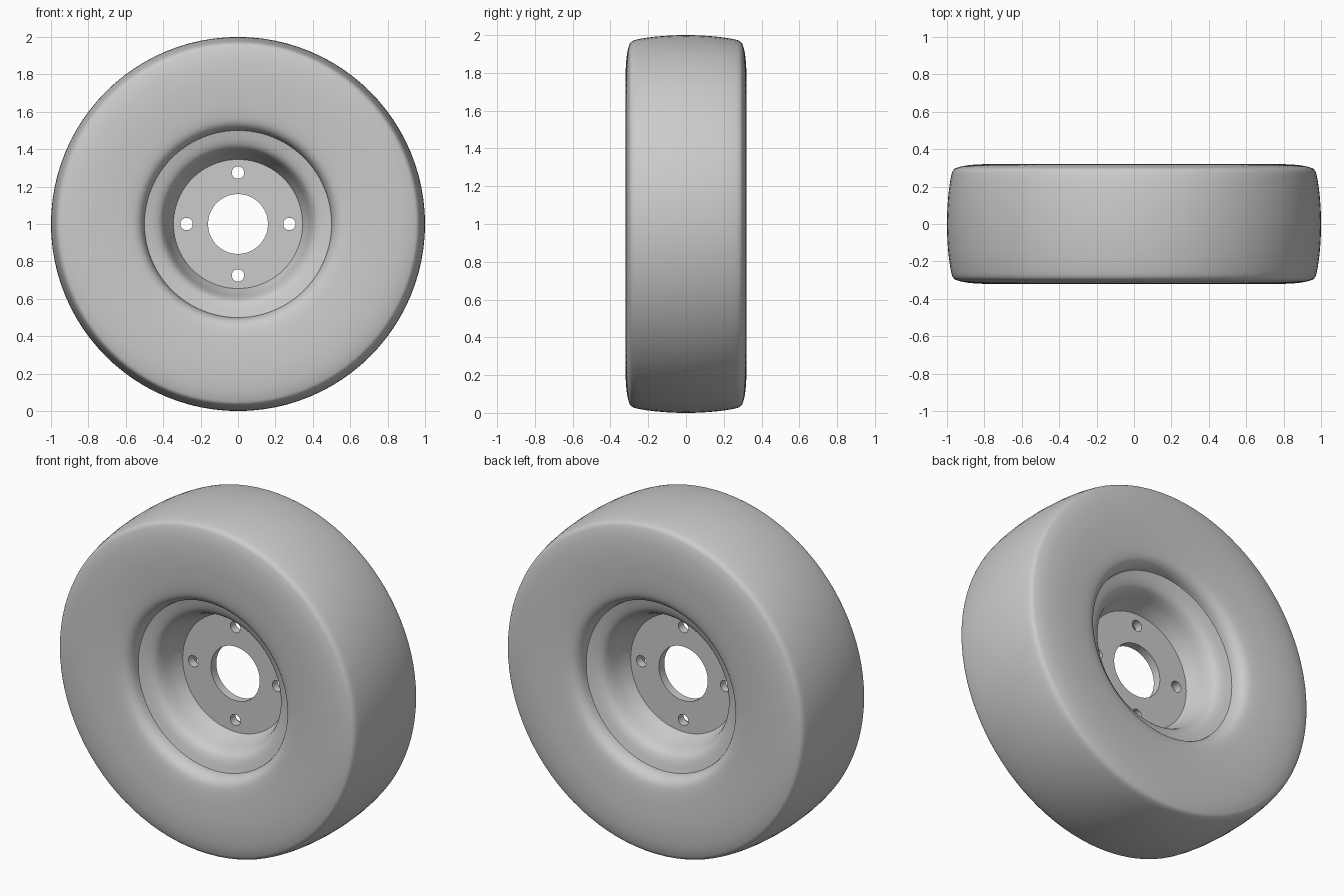
import bpy
import math
from mathutils import Vector

SEGMENTS = 96
CENTRE = Vector((0, 0, 1))

if "Cube" in bpy.data.objects:
    bpy.data.objects.remove(bpy.data.objects["Cube"], do_unlink=True)

grey = bpy.data.materials.new("plain grey")
grey.use_nodes = True
colour = (0.6, 0.6, 0.6, 1)
grey.diffuse_color = colour
grey.node_tree.nodes["Principled BSDF"].inputs["Base Color"].default_value = colour


def finish(obj, angle=35):
    obj.data.materials.clear()
    obj.data.materials.append(grey)
    bpy.ops.object.select_all(action="DESELECT")
    obj.select_set(True)
    bpy.context.view_layer.objects.active = obj
    bpy.ops.object.shade_smooth_by_angle(angle=math.radians(angle))


def smooth_path(points, steps=4):
    """Catmull-Rom curve through the profile points."""
    pts = [Vector(p) for p in points]
    pts = [2 * pts[0] - pts[1]] + pts + [2 * pts[-1] - pts[-2]]
    path = []
    for a, b, c, d in zip(pts, pts[1:], pts[2:], pts[3:]):
        for i in range(steps):
            t = i / steps
            path.append(0.5 * (2 * b + (c - a) * t + (2 * a - 5 * b + 4 * c - d) * t ** 2
                               + (3 * b - a - 3 * c + d) * t ** 3))
    return path + [pts[-2]]


def lathe(name, path):
    """Spin a (radius, y) path about the axle."""
    verts, faces = [], []
    n = len(path)
    for s in range(SEGMENTS):
        a = 2 * math.pi * s / SEGMENTS
        verts += [CENTRE + Vector((r * math.cos(a), y, r * math.sin(a))) for r, y in path]
        k = (s + 1) % SEGMENTS
        faces += [(s * n + i, s * n + i + 1, k * n + i + 1, k * n + i) for i in range(n - 1)]
    mesh = bpy.data.meshes.new(name)
    mesh.from_pydata(verts, [], faces)
    obj = bpy.data.objects.new(name, mesh)
    bpy.context.collection.objects.link(obj)
    finish(obj)
    return obj


# Tyre: half profile from the front bead to the crown, then mirrored
half = [(0.5, -0.22), (0.507, -0.255), (0.527, -0.285), (0.565, -0.303), (0.65, -0.314),
        (0.78, -0.32), (0.88, -0.315), (0.94, -0.303), (0.966, -0.288), (0.979, -0.25),
        (0.991, -0.17), (0.998, -0.08)]
lathe("tyre", smooth_path(half + [(1, 0)] + [(r, -y) for r, y in reversed(half)]))

# Rim dishes: one on each side of the hub disc
dish = smooth_path([(0.345, 0.025), (0.372, 0.09), (0.392, 0.15), (0.412, 0.185),
                    (0.445, 0.205), (0.5, 0.22)])
lathe("front_rim", [(r, -y) for r, y in reversed(dish)])
lathe("back_rim", dish)

# Hub disc: filled outline with the axle hole and four bolt holes
curve = bpy.data.curves.new("hub_disc", "CURVE")
curve.dimensions = "2D"
curve.fill_mode = "BOTH"
curve.extrude = 0.025


def add_circle(radius, x=0, y=0, sides=SEGMENTS):
    spline = curve.splines.new("POLY")
    spline.points.add(sides - 1)
    spline.use_cyclic_u = True
    for i, p in enumerate(spline.points):
        a = 2 * math.pi * i / sides
        p.co = (x + radius * math.cos(a), y + radius * math.sin(a), 0, 1)


add_circle(0.345)
add_circle(0.16)
for i in range(4):
    a = i * math.pi / 2
    add_circle(0.033, 0.275 * math.cos(a), 0.275 * math.sin(a), 32)

disc = bpy.data.objects.new("hub_disc", curve)
disc.location = CENTRE
disc.rotation_euler.x = math.pi / 2
bpy.context.collection.objects.link(disc)
bpy.ops.object.select_all(action="DESELECT")
disc.select_set(True)
bpy.context.view_layer.objects.active = disc
bpy.ops.object.convert(target="MESH")
finish(bpy.context.view_layer.objects.active)
